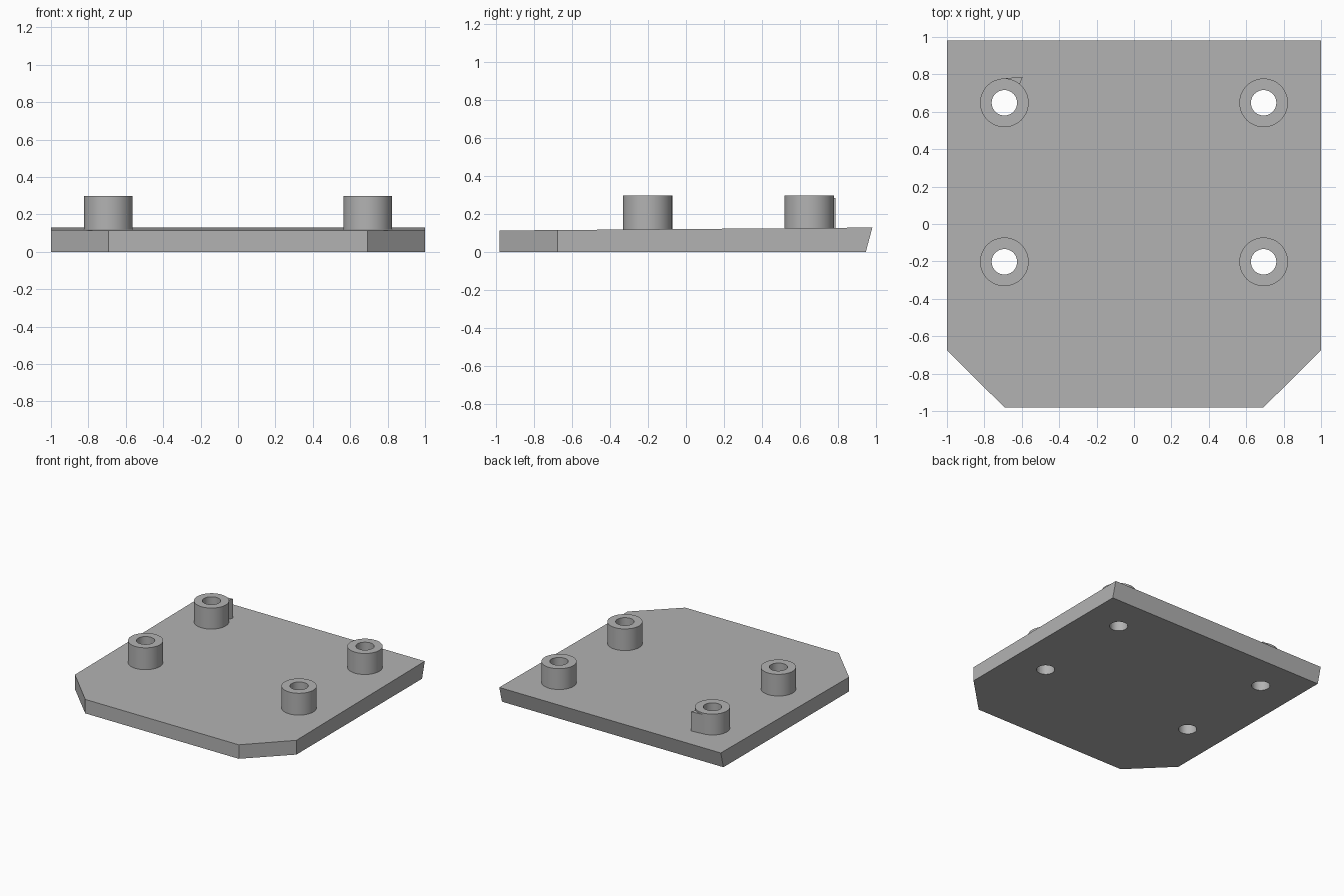
import bpy, bmesh, math

cube = bpy.data.objects.get("Cube")
if cube:
    bpy.data.objects.remove(cube, do_unlink=True)

grey = bpy.data.materials.new("plain grey")
grey.use_nodes = True
COLOUR = (0.45, 0.45, 0.45, 1)
grey.diffuse_color = COLOUR
grey.node_tree.nodes["Principled BSDF"].inputs["Base Color"].default_value = COLOUR

BOSS_CENTRES = [(x, y) for x in (-0.693, 0.693) for y in (-0.202, 0.648)]
BOSS_R, HOLE_R, BOSS_TOP = 0.13, 0.068, 0.298


def finish(name, bm):
    bmesh.ops.recalc_face_normals(bm, faces=bm.faces)
    mesh = bpy.data.meshes.new(name)
    bm.to_mesh(mesh)
    bm.free()
    mesh.materials.append(grey)
    obj = bpy.data.objects.new(name, mesh)
    bpy.context.collection.objects.link(obj)
    return obj


def prism(name, bottom, top):
    """Closed solid between two matching outlines."""
    bm = bmesh.new()
    low = [bm.verts.new(p) for p in bottom]
    high = [bm.verts.new(p) for p in top]
    bm.faces.new(low)
    bm.faces.new(high)
    n = len(low)
    for i in range(n):
        j = (i + 1) % n
        bm.faces.new((low[i], low[j], high[j], high[i]))
    return finish(name, bm)


def ring(radius, z, cx, cy, n=48):
    return [(cx + radius * math.cos(math.tau * i / n),
             cy + radius * math.sin(math.tau * i / n), z) for i in range(n)]


def tube(name, cx, cy, z0, z1):
    """Hollow round boss with flat rims."""
    bm = bmesh.new()
    loops = [[bm.verts.new(p) for p in ring(r, z, cx, cy)]
             for r, z in ((BOSS_R, z0), (BOSS_R, z1), (HOLE_R, z1), (HOLE_R, z0))]
    for a, b in zip(loops, loops[1:] + loops[:1]):
        for i in range(len(a)):
            j = (i + 1) % len(a)
            bm.faces.new((a[i], a[j], b[j], b[i]))
    return finish(name, bm)


def smooth(obj):
    bpy.ops.object.select_all(action="DESELECT")
    obj.select_set(True)
    bpy.context.view_layer.objects.active = obj
    bpy.ops.object.shade_smooth_by_angle(angle=math.radians(30))


# Plate: clipped front corners, slightly rising top, undercut back edge
half = [(0.693, -0.98), (1.0, -0.675), (1.0, 0.98)]
outline = half + [(-x, y) for x, y in reversed(half)]
plate = prism("base_plate",
              [(x, min(y, 0.945), 0) for x, y in outline],
              [(x, y, 0.122 + 0.008 * y) for x, y in outline])

# Screw holes through the plate
for i, (x, y) in enumerate(BOSS_CENTRES):
    cutter = prism(f"hole_cutter_{i + 1}", ring(HOLE_R, -0.1, x, y), ring(HOLE_R, 0.5, x, y))
    cutter.hide_render = True
    cutter.hide_viewport = True
    mod = plate.modifiers.new(f"hole_{i + 1}", "BOOLEAN")
    mod.operation = "DIFFERENCE"
    mod.solver = "EXACT"
    mod.object = cutter
smooth(plate)

# Hollow bosses
for i, (x, y) in enumerate(BOSS_CENTRES):
    smooth(tube(f"boss_{i + 1}", x, y, 0.1, BOSS_TOP))

# Small fin on the back of the rear right boss
fin = [(-0.70, 0.74), (-0.62, 0.725), (-0.595, 0.787), (-0.70, 0.778)]
prism("boss_fin", [(x, y, 0.11) for x, y in fin], [(x, y, 0.285) for x, y in fin])
